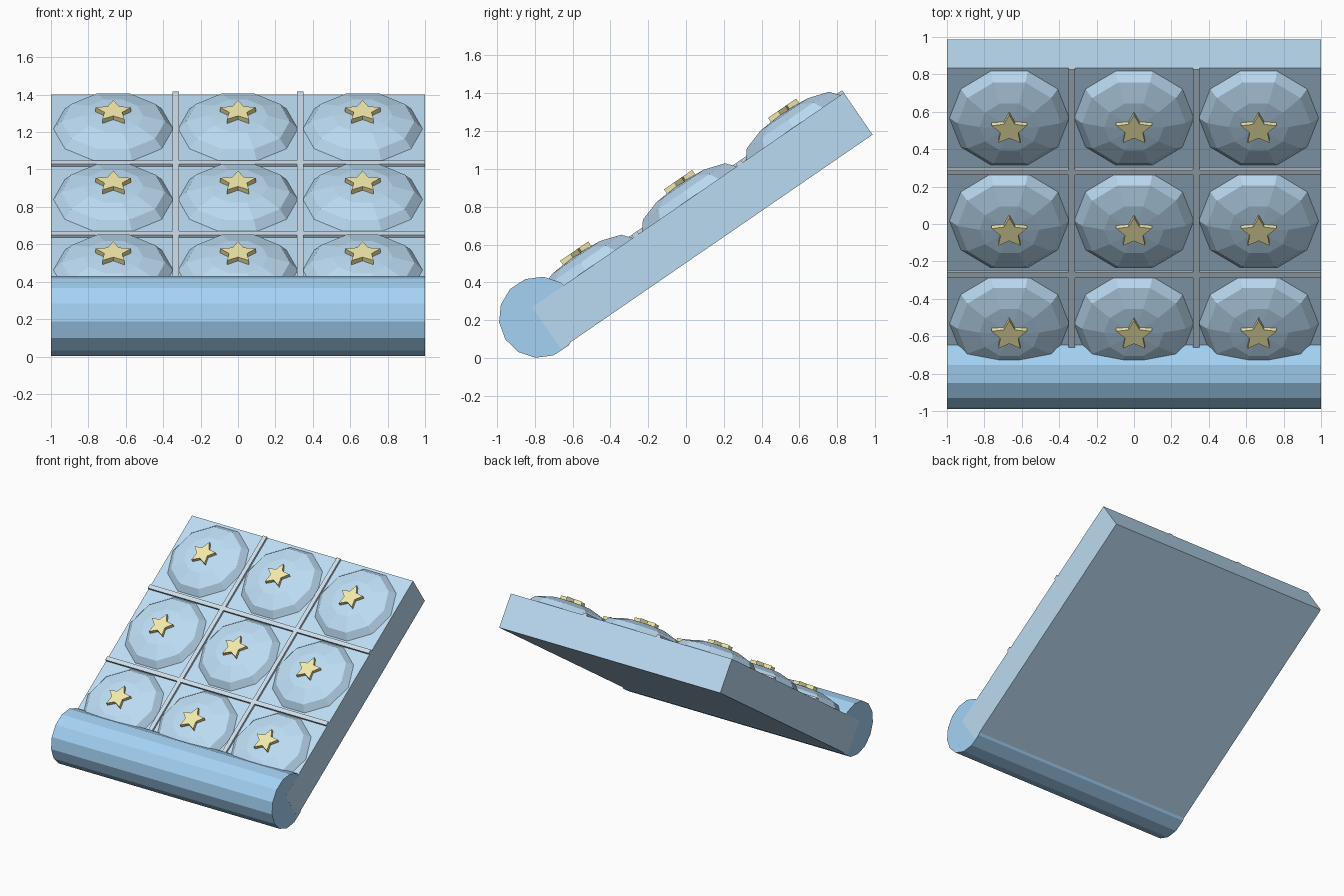
import bpy, bmesh
from math import sin, cos, pi, radians
from mathutils import Matrix, Vector

if "Cube" in bpy.data.objects:
    bpy.data.objects.remove(bpy.data.objects["Cube"])

# Tilted frame whose z = 0 is the upper face of the slab
TILT = Matrix.Translation((0, 0.0865, 0.725)) @ Matrix.Rotation(radians(34.5), 4, 'X') \
    @ Matrix.Translation((0, 0, 0.134))


def material(name, rgb):
    m = bpy.data.materials.new(name)
    m.diffuse_color = (*rgb, 1)
    m.use_nodes = True
    m.node_tree.nodes["Principled BSDF"].inputs["Base Color"].default_value = m.diffuse_color
    return m


BLUE = material("light_blue", (0.50, 0.71, 0.89))
ROLL = material("mid_blue", (0.37, 0.65, 0.91))
PIPING = material("grey_blue", (0.60, 0.72, 0.82))
YELLOW = material("yellow", (0.90, 0.82, 0.40))


def finish(name, bm, mat, matrix):
    bmesh.ops.recalc_face_normals(bm, faces=bm.faces)
    me = bpy.data.meshes.new(name)
    bm.to_mesh(me)
    bm.free()
    me.materials.append(mat)
    ob = bpy.data.objects.new(name, me)
    ob.matrix_world = matrix
    bpy.context.collection.objects.link(ob)
    return ob


def box(name, size, loc, mat):
    bm = bmesh.new()
    bmesh.ops.create_cube(bm, size=1)
    bmesh.ops.scale(bm, vec=size, verts=bm.verts)
    return finish(name, bm, mat, TILT @ Matrix.Translation(loc))


def dome(name, loc):
    bm = bmesh.new()
    bmesh.ops.create_uvsphere(bm, u_segments=10, v_segments=6, radius=1)
    bmesh.ops.rotate(bm, matrix=Matrix.Rotation(pi / 2, 3, 'Z'), verts=bm.verts)
    bmesh.ops.scale(bm, vec=(0.32, 0.32, 0.098), verts=bm.verts)
    return finish(name, bm, BLUE, TILT @ Matrix.Translation(loc))


def prism(name, pts, depth, mat, matrix):
    bm = bmesh.new()
    face = bm.faces.new([bm.verts.new((x, y, -depth / 2)) for x, y in pts])
    new = bmesh.ops.extrude_face_region(bm, geom=[face])["geom"]
    bmesh.ops.translate(bm, vec=(0, 0, depth),
                        verts=[g for g in new if isinstance(g, bmesh.types.BMVert)])
    return finish(name, bm, mat, matrix)


# Padded slab
box("slab", (2, 2, 0.268), (0, 0, -0.134), BLUE)

# Front roll: 14-sided cylinder along x
ring = [(0.215 * cos(radians(84.5) + 2 * pi * i / 14),
         0.215 * sin(radians(84.5) + 2 * pi * i / 14)) for i in range(14)]
axes = Matrix(((0, 0, 1, 0), (1, 0, 0, -0.775), (0, 1, 0, 0.2155), (0, 0, 0, 1)))
prism("front_roll", ring, 1.999, ROLL, axes)

# Piping strips between the cells
for s in (-1, 1):
    box("lengthwise_strip", (0.034, 2, 0.034), (s / 3, 0, 0), PIPING)
    box("crosswise_strip", (2, 0.034, 0.034), (0, s / 3, 0), PIPING)

# Nine cushions, each with a star on top
star = []
for i in range(10):
    r, a = (0.05 if i % 2 else 0.1), pi / 2 + i * pi / 5
    star.append((r * cos(a), r * sin(a)))
for i in (-1, 0, 1):
    for j in (-1, 0, 1):
        x, y = i * 2 / 3, j * 2 / 3 + 0.008
        dome("cushion", (x, y, 0))
        prism("star", star, 0.036, YELLOW, TILT @ Matrix.Translation((x, y, 0.1)))
